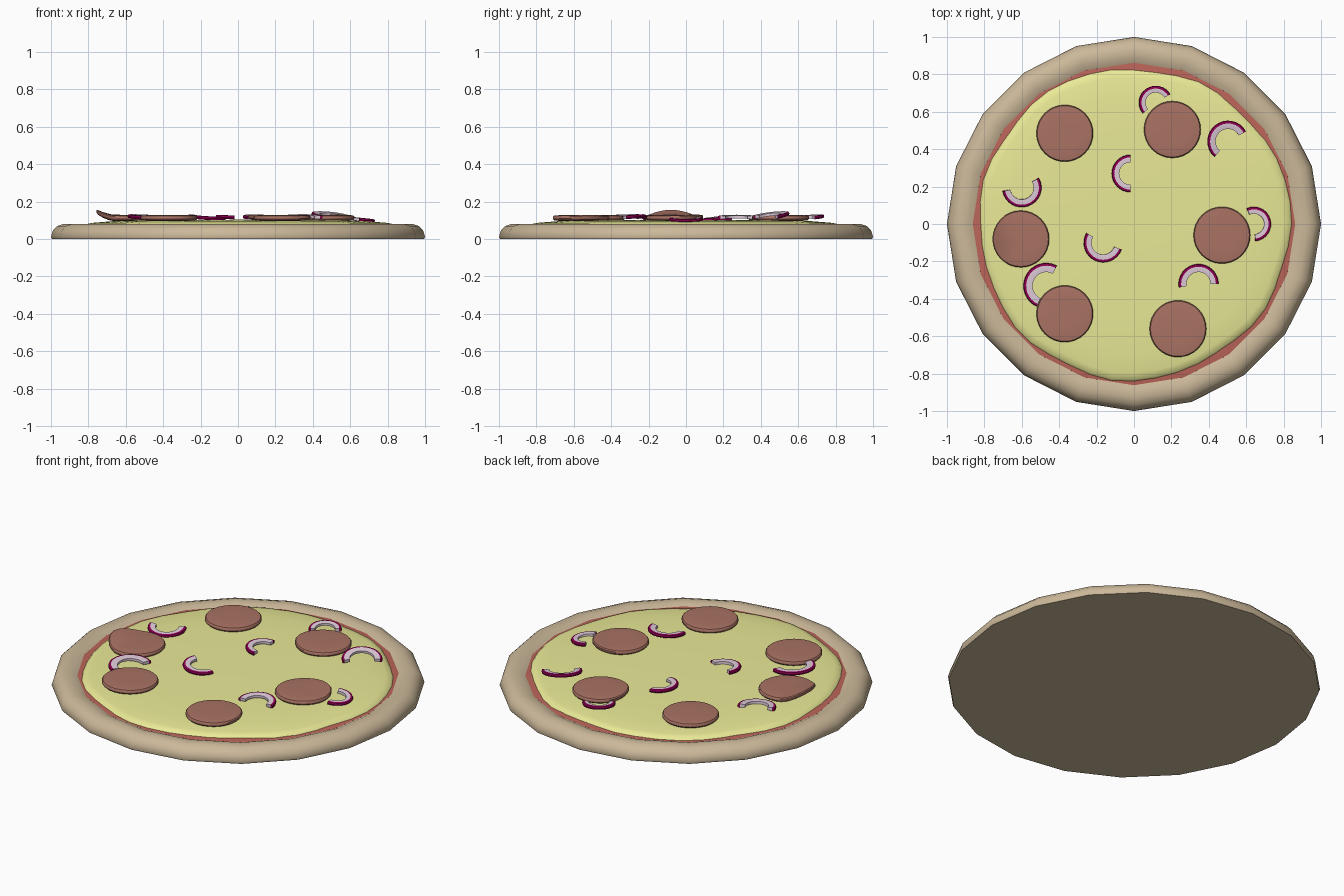
import bpy, bmesh, math
from mathutils import Matrix, Vector

if "Cube" in bpy.data.objects:
    bpy.data.objects.remove(bpy.data.objects["Cube"])


def material(name, rgb):
    m = bpy.data.materials.new(name)
    m.diffuse_color = (*rgb, 1)
    m.use_nodes = True
    m.node_tree.nodes["Principled BSDF"].inputs["Base Color"].default_value = m.diffuse_color
    return m


CRUST = material("crust", (0.60, 0.48, 0.32))
SAUCE = material("sauce", (0.50, 0.13, 0.10))
CHEESE = material("cheese", (0.82, 0.82, 0.31))
MEAT = material("meat", (0.40, 0.17, 0.125))
ONION = material("onion", (0.76, 0.62, 0.72))
SKIN = material("onion_skin", (0.30, 0.0, 0.09))


def finish(name, bm, mats, angle=40):
    bmesh.ops.recalc_face_normals(bm, faces=bm.faces)
    me = bpy.data.meshes.new(name)
    bm.to_mesh(me)
    bm.free()
    for m in mats:
        me.materials.append(m)
    ob = bpy.data.objects.new(name, me)
    bpy.context.collection.objects.link(ob)
    bpy.ops.object.select_all(action='DESELECT')
    ob.select_set(True)
    bpy.context.view_layer.objects.active = ob
    bpy.ops.object.shade_smooth_by_angle(angle=math.radians(angle))
    return ob


def lathe(profile, n, scale=lambda a: 1.0):
    """Revolve (r, z) rings; first and last rings are capped to a point on the axis."""
    bm = bmesh.new()
    rings = []
    for r, z in profile:
        if r == 0:
            rings.append([bm.verts.new((0, 0, z))] * n)
            continue
        ring = []
        for i in range(n):
            a = 2 * math.pi * i / n
            k = r * scale(a)
            ring.append(bm.verts.new((k * math.cos(a), k * math.sin(a), z)))
        rings.append(ring)
    for lo, hi in zip(rings, rings[1:]):
        for i in range(n):
            j = (i + 1) % n
            quad = list(dict.fromkeys((lo[i], lo[j], hi[j], hi[i])))
            bm.faces.new(quad)
    return bm


# Crust with raised rim
finish("crust", lathe([(0, 0), (0.995, 0), (1.0, 0.012), (0.99, 0.045), (0.965, 0.07),
                       (0.93, 0.081), (0.89, 0.078), (0.86, 0.065), (0.85, 0.045), (0, 0.045)], 20), [CRUST])

# Sauce layer
finish("sauce", lathe([(0, 0.05), (0.868, 0.05), (0.862, 0.066), (0.80, 0.072), (0, 0.075)], 20), [SAUCE])


# Cheese layer with an uneven edge
def wobble(a):
    return 1 + 0.009 * math.sin(3 * a + 1.2) + 0.008 * math.sin(7 * a) + 0.005 * math.sin(11 * a + 2)


finish("cheese", lathe([(0, 0.06), (0.81, 0.06), (0.832, 0.068), (0.822, 0.079), (0.79, 0.086),
                        (0.68, 0.095), (0.5, 0.10), (0, 0.103)], 44, wobble), [CHEESE], 60)

# Pepperoni slices: x, y, curl height, curl direction
slices = [(-0.37, 0.485, 0, 0), (0.205, 0.505, 0.008, 200), (-0.605, -0.08, 0.035, 180),
          (0.47, -0.06, 0.006, 60), (-0.37, -0.48, 0, 0), (0.235, -0.56, 0.004, 20)]
for k, (x, y, curl, direction) in enumerate(slices):
    bm = lathe([(0, 0.096), (0.08, 0.096), (0.12, 0.097), (0.145, 0.1), (0.152, 0.108),
                (0.152, 0.118), (0.147, 0.124), (0.12, 0.127), (0.08, 0.128), (0, 0.128)], 32)
    d = math.radians(direction)
    for v in bm.verts:
        t = max(0, v.co.x * math.cos(d) + v.co.y * math.sin(d) - 0.04) / 0.112
        v.co.z += curl * t * t
        v.co.x += x
        v.co.y += y
    finish(f"pepperoni_{k + 1}", bm, [MEAT])


def onion(name, x, y, z, r, start, end, tilt, axis):
    """Half ring: pale flesh with a coloured outer skin."""
    w = 0.4 * r
    section = [(r - w, 0.002), (r - w, 0.017), (r - 0.014, 0.02), (r - 0.003, 0.018),
               (r, 0.010), (r - 0.003, 0.002), (r - 0.014, 0.0)]
    bm = bmesh.new()
    n, m = 16, len(section)
    rings = []
    for i in range(n + 1):
        a = math.radians(start + (end - start) * i / n)
        rings.append([bm.verts.new((p * math.cos(a), p * math.sin(a), q)) for p, q in section])
    for lo, hi in zip(rings, rings[1:]):
        for j in range(m):
            f = bm.faces.new((lo[j], lo[(j + 1) % m], hi[(j + 1) % m], hi[j]))
            f.material_index = 1 if 2 <= j <= 5 else 0
    for ring in (rings[0], rings[-1]):
        bm.faces.new(ring[:3] + ring[6:])
        bm.faces.new(ring[2:]).material_index = 1
    d = math.radians(axis)
    rot = Matrix.Rotation(math.radians(tilt), 4, Vector((math.cos(d), math.sin(d), 0)))
    bmesh.ops.transform(bm, matrix=Matrix.Translation((x, y, z)) @ rot, verts=bm.verts)
    finish(name, bm, [ONION, SKIN])


# Onion pieces
onions = [(0.115, 0.65, 0.105, 0.09, 30, 220, 5, 30),
          (0.50, 0.445, 0.112, 0.11, 28, 230, 10, 40),
          (-0.02, 0.27, 0.105, 0.10, 90, 270, 3, 90),
          (-0.60, 0.195, 0.100, 0.105, 190, 390, 5, 20),
          (-0.165, -0.10, 0.105, 0.105, 150, 340, 4, 60),
          (0.64, 0.0, 0.095, 0.092, -85, 115, 6, 90),
          (0.345, -0.32, 0.106, 0.107, 0, 190, 4, 0),
          (-0.47, -0.33, 0.105, 0.122, 62, 245, 4, 60)]
for k, o in enumerate(onions):
    onion(f"onion_{k + 1}", *o)
